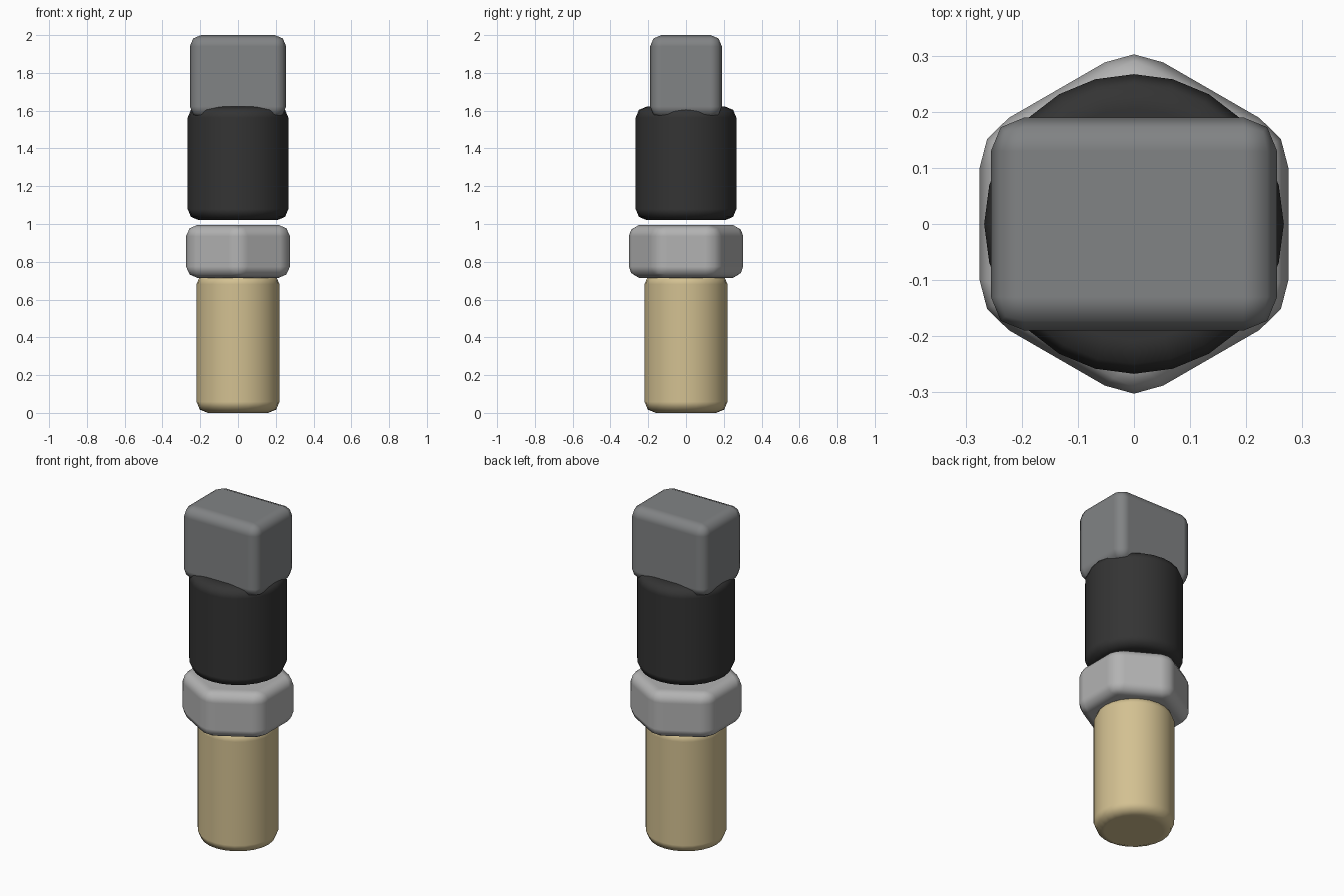
import bpy
import math

cube = bpy.data.objects.get("Cube")
if cube:
    bpy.data.objects.remove(cube, do_unlink=True)


def material(name, rgb):
    mat = bpy.data.materials.new(name)
    mat.use_nodes = True
    mat.diffuse_color = (*rgb, 1)
    mat.node_tree.nodes["Principled BSDF"].inputs["Base Color"].default_value = (*rgb, 1)
    return mat


def finish(name, mat):
    """Name the active object, colour it and round its sharp edges."""
    ob = bpy.context.object
    ob.name = name
    ob.data.materials.append(mat)
    bpy.ops.object.shade_smooth()
    bevel = ob.modifiers.new("rounded_edges", 'BEVEL')
    bevel.width = 0.06
    bevel.segments = 2
    bevel.limit_method = 'ANGLE'
    bevel.angle_limit = math.radians(30)
    bevel.harden_normals = True
    return ob


def prism(name, sides, radius, bottom, top, mat):
    bpy.ops.mesh.primitive_cylinder_add(
        vertices=sides, radius=radius, depth=top - bottom,
        location=(0, 0, (bottom + top) / 2))
    return finish(name, mat)


brass = material("brass", (0.65, 0.53, 0.285))
steel = material("light_steel", (0.45, 0.45, 0.45))
black = material("black_plastic", (0.034, 0.034, 0.034))
grey = material("mid_grey", (0.22, 0.227, 0.232))

# Lower shaft, hexagonal nut and upper sleeve
prism("shaft", 24, 0.22, 0.0, 0.74, brass)
prism("hex_nut", 6, 0.318, 0.715, 0.995, steel)
prism("sleeve", 24, 0.267, 1.02, 1.622, black)

# Rectangular head seated in the sleeve
bottom, top = 1.562, 2.0
bpy.ops.mesh.primitive_cube_add(size=1, location=(0, 0, (bottom + top) / 2))
bpy.context.object.scale = (0.51, 0.38, top - bottom)
bpy.ops.object.transform_apply(location=False, rotation=False, scale=True)
finish("head_block", grey)
